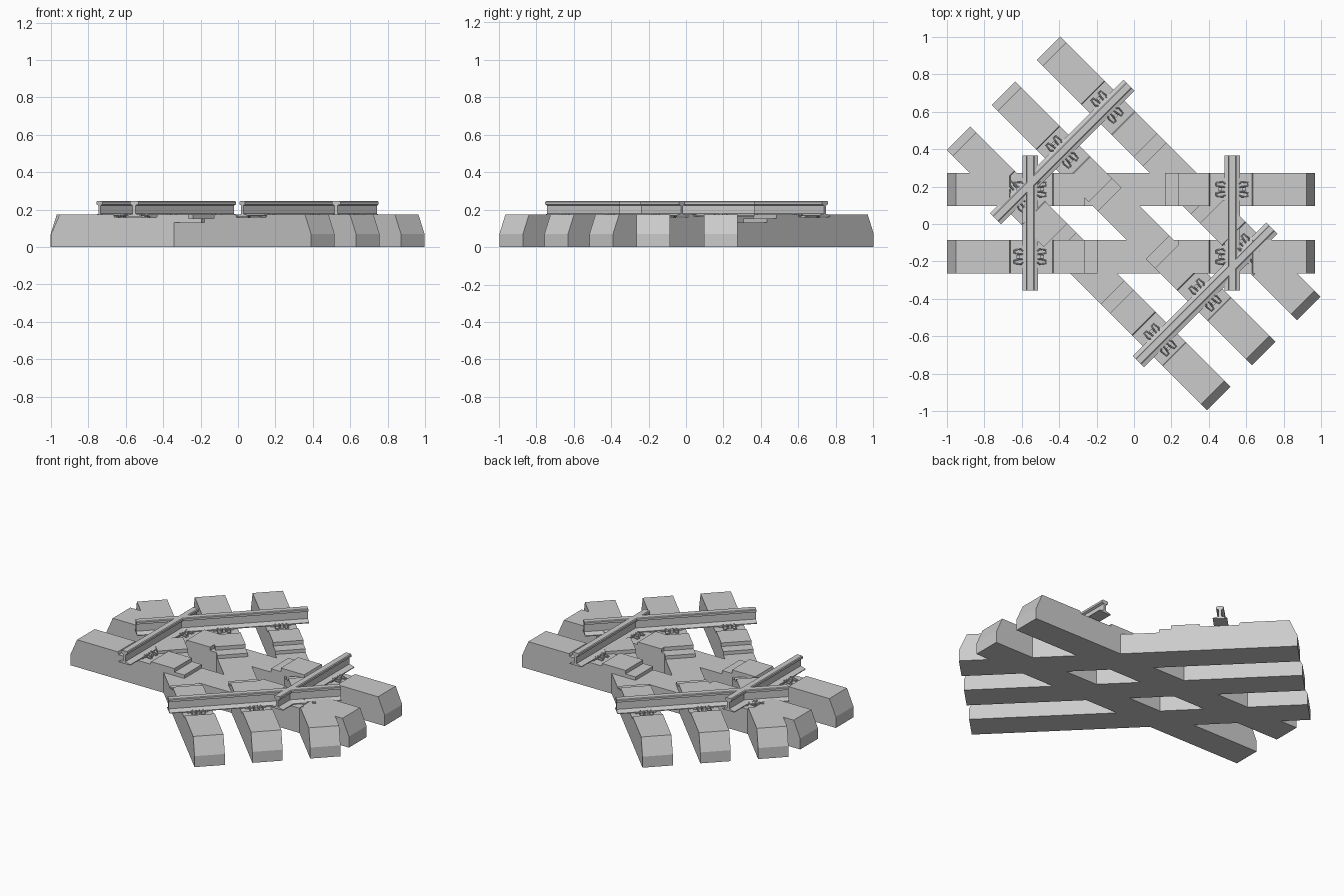
import bpy, bmesh, math
from mathutils import Matrix, Vector

if "Cube" in bpy.data.objects:
    bpy.data.objects.remove(bpy.data.objects["Cube"])


def add_mesh(name, bm, mat):
    bmesh.ops.recalc_face_normals(bm, faces=bm.faces)
    me = bpy.data.meshes.new(name)
    bm.to_mesh(me)
    bm.free()
    ob = bpy.data.objects.new(name, me)
    ob.matrix_world = mat
    bpy.context.collection.objects.link(ob)
    return ob


def extrude_profile(name, pts, axis, length, mat):
    """Closed profile (u, z) extruded symmetrically along local x or y."""
    bm = bmesh.new()
    if axis == 'y':
        base = [Vector((u, -length / 2, z)) for u, z in pts]
        move = Vector((0, length, 0))
    else:
        base = [Vector((-length / 2, u, z)) for u, z in pts]
        move = Vector((length, 0, 0))
    face = bm.faces.new([bm.verts.new(p) for p in base])
    out = bmesh.ops.extrude_face_region(bm, geom=[face])
    verts = [g for g in out['geom'] if isinstance(g, bmesh.types.BMVert)]
    bmesh.ops.translate(bm, verts=verts, vec=move)
    return add_mesh(name, bm, mat)


# half of the sleeper's top outline: low middle, steps, recessed rail seat, sloped end
half = [(0.18, 0.13), (0.18, 0.152), (0.25, 0.152), (0.25, 0.175), (0.415, 0.175),
        (0.42, 0.158), (0.645, 0.158), (0.65, 0.175), (0.938, 0.175), (0.984, 0.07), (0.984, 0)]
sleeper_profile = half + [(-x, z) for x, z in reversed(half)]

# half of the rail section: foot, web, head
rail_half = [(0.042, 0.163), (0.042, 0.168), (0.008, 0.178), (0.008, 0.222),
             (0.022, 0.228), (0.022, 0.241), (0.017, 0.245)]
rail_profile = rail_half + [(-x, z) for x, z in reversed(rail_half)]


def add_clip(mat, side):
    # square bolt standing beside the rail foot
    bm = bmesh.new()
    bmesh.ops.create_cube(bm, size=1, matrix=Matrix.Translation((side * 0.065, 0, 0.167))
                          @ Matrix.Diagonal((0.018, 0.018, 0.026, 1)))
    add_mesh("clip_bolt", bm, mat)
    # bent spring wire holding the foot
    cu = bpy.data.curves.new("spring_clip", 'CURVE')
    cu.dimensions = '3D'
    cu.bevel_depth = 0.004
    cu.bevel_resolution = 0
    cu.use_fill_caps = True
    path = [(0.04, -0.012, 0.172), (0.058, -0.014, 0.170), (0.085, -0.02, 0.162),
            (0.085, -0.036, 0.162), (0.05, -0.04, 0.170), (0.038, -0.03, 0.173)]
    for flip in (1, -1):
        sp = cu.splines.new('POLY')
        sp.points.add(len(path) - 1)
        for p, (x, y, z) in zip(sp.points, path):
            p.co = (side * x, flip * y, z, 1)
    ob = bpy.data.objects.new("spring_clip", cu)
    ob.matrix_world = mat
    bpy.context.collection.objects.link(ob)


def add_track(name, mat, sleepers, rail_len):
    for y in sleepers:
        at = mat @ Matrix.Translation((0, y, 0))
        extrude_profile(name + "_sleeper", sleeper_profile, 'y', 0.178, at)
        for s in (-1, 1):
            seat = at @ Matrix.Translation((s * 0.54, 0, 0))
            # rubber pad under the rail
            pad = [(-0.045, 0.156), (0.045, 0.156), (0.045, 0.164), (-0.045, 0.164)]
            extrude_profile("rail_pad", pad, 'y', 0.12, seat)
            for side in (-1, 1):
                add_clip(seat, side)
    for s in (-1, 1):
        extrude_profile(name + "_rail", rail_profile, 'y', rail_len,
                        mat @ Matrix.Translation((s * 0.54, 0, 0)))


# short straight track, crossed by a longer diagonal track
add_track("straight", Matrix.Translation((-0.015, 0.005, 0)), (-0.18, 0.18), 0.72)
add_track("diagonal", Matrix.Translation((-0.002, 0.003, 0))
          @ Matrix.Rotation(math.radians(-45), 4, 'Z'), (-0.34, 0, 0.34), 1.01)
